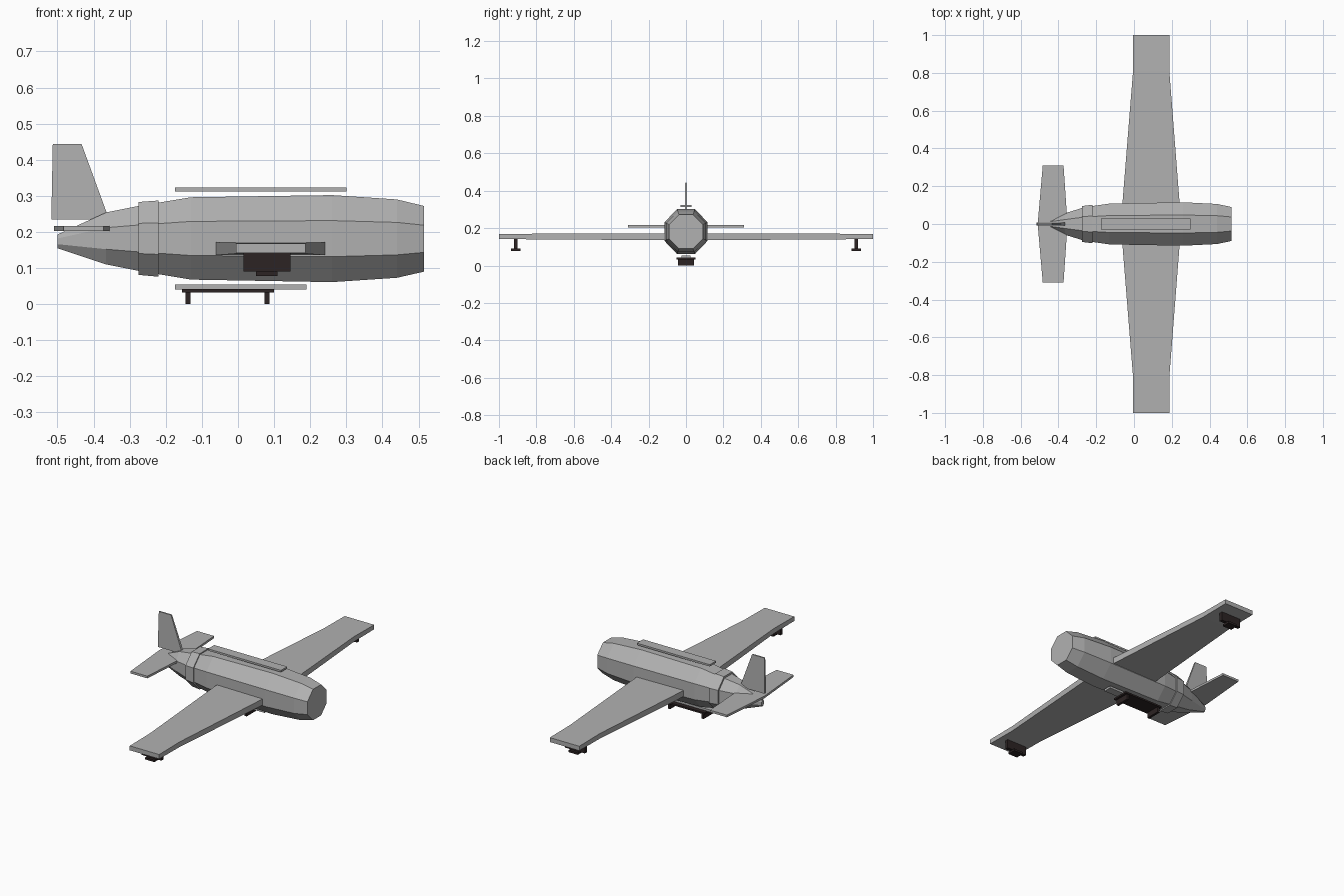
import bpy, bmesh, math

old = bpy.data.objects.get("Cube")
if old:
    bpy.data.objects.remove(old, do_unlink=True)


def make_material(name, colour):
    mat = bpy.data.materials.new(name)
    mat.use_nodes = True
    mat.diffuse_color = colour
    mat.node_tree.nodes["Principled BSDF"].inputs["Base Color"].default_value = colour
    return mat


grey = make_material("airframe grey", (0.44, 0.44, 0.44, 1))
dark = make_material("dark brown", (0.025, 0.017, 0.017, 1))


def loft(name, rings, mat):
    """Skin a closed solid through rings that share a point count."""
    bm = bmesh.new()
    loops = [[bm.verts.new(p) for p in ring] for ring in rings]
    n = len(loops[0])
    for a, b in zip(loops, loops[1:]):
        for i in range(n):
            j = (i + 1) % n
            bm.faces.new((a[i], a[j], b[j], b[i]))
    bm.faces.new(loops[0])
    bm.faces.new(loops[-1])
    bmesh.ops.recalc_face_normals(bm, faces=bm.faces)
    mesh = bpy.data.meshes.new(name)
    bm.to_mesh(mesh)
    bm.free()
    mesh.materials.append(mat)
    obj = bpy.data.objects.new(name, mesh)
    bpy.context.collection.objects.link(obj)
    return obj


def octagon(x, half_y, bottom, top):
    """Flat-topped octagonal cross-section at x."""
    mid, half_z = (bottom + top) / 2, (top - bottom) / 2
    scale = 1 / math.cos(math.pi / 8)
    angles = [math.pi / 8 + k * math.pi / 4 for k in range(8)]
    return [(x, half_y * scale * math.cos(a), mid + half_z * scale * math.sin(a))
            for a in angles]


def rect(x0, x1, y, z0, z1):
    """Section of a wing at span position y."""
    return [(x0, y, z0), (x1, y, z0), (x1, y, z1), (x0, y, z1)]


def box(name, x0, x1, y0, y1, z0, z1, mat):
    return loft(name, [rect(x0, x1, y0, z0, z1), rect(x0, x1, y1, z0, z1)], mat)


# Fuselage: x, half width, bottom, top
stations = [
    (-0.50, 0.01, 0.155, 0.193),
    (-0.365, 0.057, 0.11, 0.254),
    (-0.275, 0.085, 0.092, 0.272),
    (-0.22, 0.095, 0.083, 0.281),
    (-0.13, 0.108, 0.068, 0.296),
    (0.26, 0.115, 0.061, 0.302),
    (0.44, 0.106, 0.073, 0.29),
    (0.515, 0.09, 0.09, 0.272),
]
loft("fuselage", [octagon(*s) for s in stations], grey)
loft("fuselage_band", [octagon(-0.275, 0.095, 0.081, 0.283),
                       octagon(-0.22, 0.102, 0.076, 0.287)], grey)

# Wings, tailplanes and wing tip skids on each side
for side, s in (("left", 1), ("right", -1)):
    loft(side + "_wing", [rect(-0.07, 0.25, 0, 0.135, 0.172),
                          rect(-0.005, 0.187, s * 0.81, 0.14, 0.17),
                          rect(-0.005, 0.187, s, 0.142, 0.168)], grey)
    loft(side + "_tailplane", [rect(-0.51, -0.352, 0, 0.203, 0.216),
                               rect(-0.483, -0.373, s * 0.31, 0.203, 0.216)], grey)
    y = s * 0.91
    box(side + "_skid_pylon", 0.015, 0.145, y - 0.01, y + 0.01, 0.09, 0.145, dark)
    box(side + "_skid_pad", 0.05, 0.11, y - 0.025, y + 0.025, 0.078, 0.09, dark)

# Tail fin, thinner towards the top
loft("tail_fin", [
    [(-0.517, -0.008, 0.235), (-0.357, -0.008, 0.235),
     (-0.357, 0.008, 0.235), (-0.517, 0.008, 0.235)],
    [(-0.513, -0.004, 0.443), (-0.433, -0.004, 0.443),
     (-0.433, 0.004, 0.443), (-0.513, 0.004, 0.443)]], grey)

# Spine rail above and mounting rail below the body
box("spine_rail", -0.175, 0.30, -0.029, 0.029, 0.312, 0.323, grey)
box("belly_rail", -0.175, 0.19, -0.024, 0.024, 0.041, 0.054, grey)

# Belly cradle with its two feet
box("belly_cradle", -0.155, 0.10, -0.05, 0.05, 0.032, 0.042, dark)
for name, x in (("rear", -0.138), ("front", 0.08)):
    box(name + "_cradle_foot", x - 0.007, x + 0.007, -0.043, 0.043, 0, 0.032, dark)
